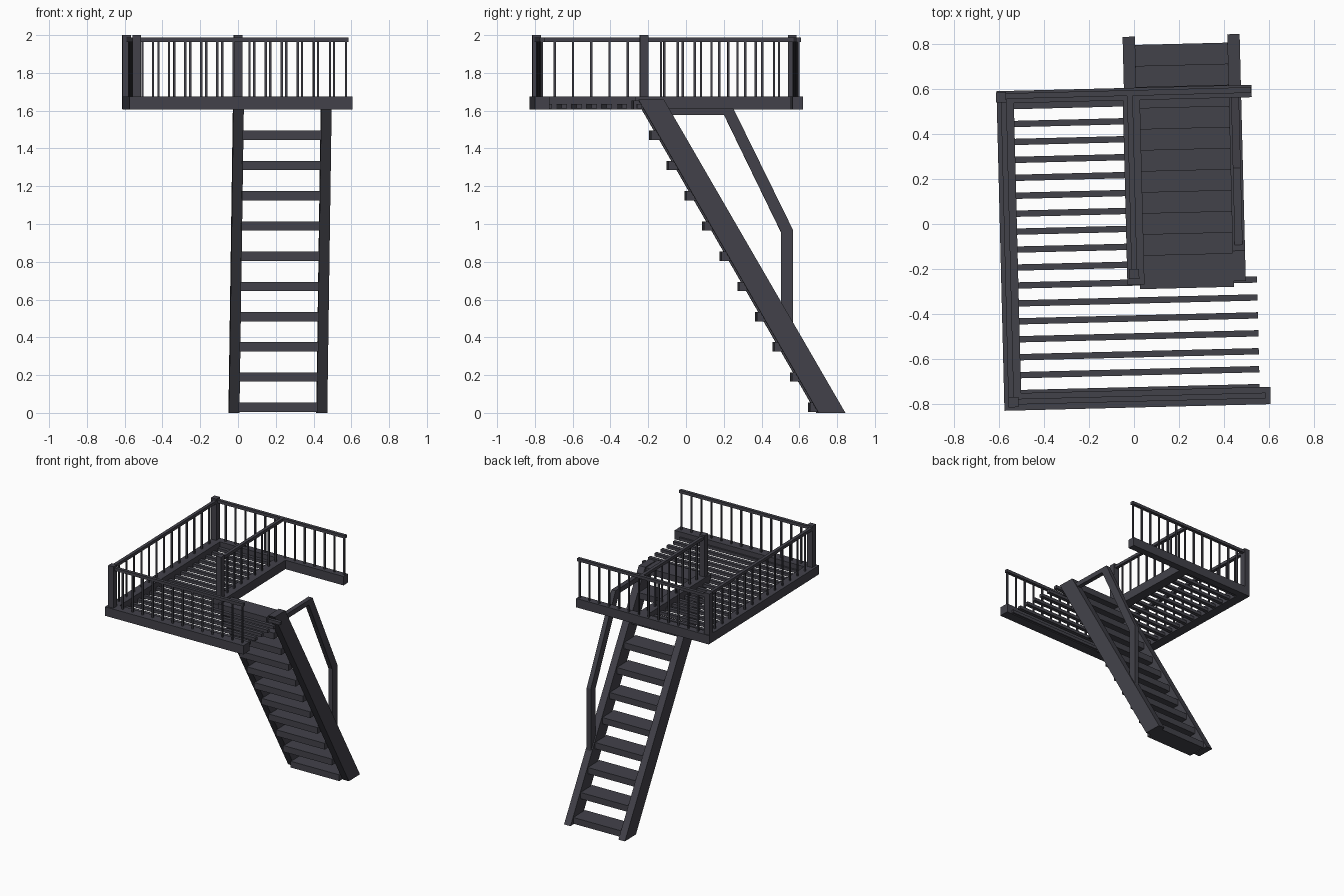
import bpy, bmesh, math
from mathutils import Matrix

if "Cube" in bpy.data.objects:
    bpy.data.objects.remove(bpy.data.objects["Cube"])

# The whole deck is turned slightly about z
TURN = Matrix.Rotation(math.radians(1.43), 4, 'Z')

mat = bpy.data.materials.new("dark grey metal")
mat.diffuse_color = (0.055, 0.054, 0.068, 1)
mat.use_nodes = True
mat.node_tree.nodes["Principled BSDF"].inputs["Base Color"].default_value = mat.diffuse_color


def finish(name, bm):
    bmesh.ops.recalc_face_normals(bm, faces=bm.faces)
    me = bpy.data.meshes.new(name)
    bm.to_mesh(me)
    bm.free()
    me.transform(TURN)
    me.materials.append(mat)
    ob = bpy.data.objects.new(name, me)
    bpy.context.collection.objects.link(ob)
    return ob


def add_box(bm, x0, x1, y0, y1, z0, z1):
    m = Matrix.Translation(((x0 + x1) / 2, (y0 + y1) / 2, (z0 + z1) / 2))
    bmesh.ops.create_cube(bm, size=1, matrix=m @ Matrix.Diagonal((x1 - x0, y1 - y0, z1 - z0, 1)))


def boxes(name, items):
    bm = bmesh.new()
    for b in items:
        add_box(bm, *b)
    return finish(name, bm)


def side_profile(name, pts, x0, x1):
    """Extrude a (y, z) outline from x0 to x1."""
    bm = bmesh.new()
    f = bm.faces.new([bm.verts.new((x0, y, z)) for y, z in pts])
    r = bmesh.ops.extrude_face_region(bm, geom=[f])
    for v in r["geom"]:
        if isinstance(v, bmesh.types.BMVert):
            v.co.x = x1
    return finish(name, bm)


# Deck rim beams
Z0, Z1 = 1.605, 1.675
boxes("left_beam", [(-0.596, -0.52, -0.815, 0.605, Z0, Z1)])
boxes("front_beam", [(-0.52, 0.587, -0.815, -0.738, Z0, Z1)])
boxes("back_beam", [(-0.52, 0.537, 0.55, 0.605, Z0, Z1)])
boxes("stairwell_beam", [(-0.036, 0.04, -0.27, 0.55, Z0, Z1)])

# Floor slats: short beside the stairwell, long in front of it
slats = []
for i in range(17):
    v = 0.537 - 0.0797 * i
    slats.append((-0.525, -0.03 if i < 10 else 0.54, v - 0.014, v + 0.014, 1.612, 1.636))
boxes("floor_slats", slats)

# Posts
for name, x, y in (("front_left_post", -0.555, -0.778),
                   ("back_left_post", -0.576, 0.577),
                   ("stairwell_post", -0.005, -0.222)):
    h = 0.0225
    boxes(name, [(x - h, x + h, y - h, y + h, 1.61, 2.0)])


# Railings: top rail plus evenly spaced balusters
def railing(name, a, b, count, along_x, off, last):
    w, t = 0.0125, 0.006
    rail = (a, b, off - w, off + w) if along_x else (off - w, off + w, a, b)
    boxes(name + "_rail", [rail + (1.964, 1.987)])
    bars = []
    end = b - 0.012 if last else b
    for i in range(1, count + 1):
        p = a + (end - a) * i / count
        if i == count and not last:
            continue
        x, y = (p, off) if along_x else (off, p)
        bars.append((x - t, x + t, y - t, y + t, 1.67, 1.97))
    boxes(name + "_balusters", bars)


railing("front", -0.555, 0.565, 13, True, -0.776, True)
railing("back", -0.576, 0.535, 13, True, 0.582, True)
railing("left", -0.778, 0.577, 14, False, -0.565, False)
railing("stairwell", -0.222, 0.582, 9, False, -0.004, False)

# Stair stringers
stringer = [(0.69, 0), (0.832, 0), (-0.13, 1.66), (-0.265, 1.66)]
side_profile("left_stringer", stringer, -0.03, 0.025)
side_profile("right_stringer", stringer, 0.435, 0.49)

# Treads
boxes("stair_treads", [(0.02, 0.437, 0.645 - 0.0935 * i, 0.795 - 0.0935 * i,
                        0.005 + 0.16 * i, 0.054 + 0.16 * i) for i in range(11)])

# Bent handrail on the right stringer
side_profile("stair_handrail", [
    (-0.135, 1.615), (0.237, 1.615), (0.555, 0.968), (0.555, 0.45),
    (0.492, 0.55), (0.492, 0.955), (0.19, 1.577), (-0.115, 1.577)], 0.445, 0.48)
